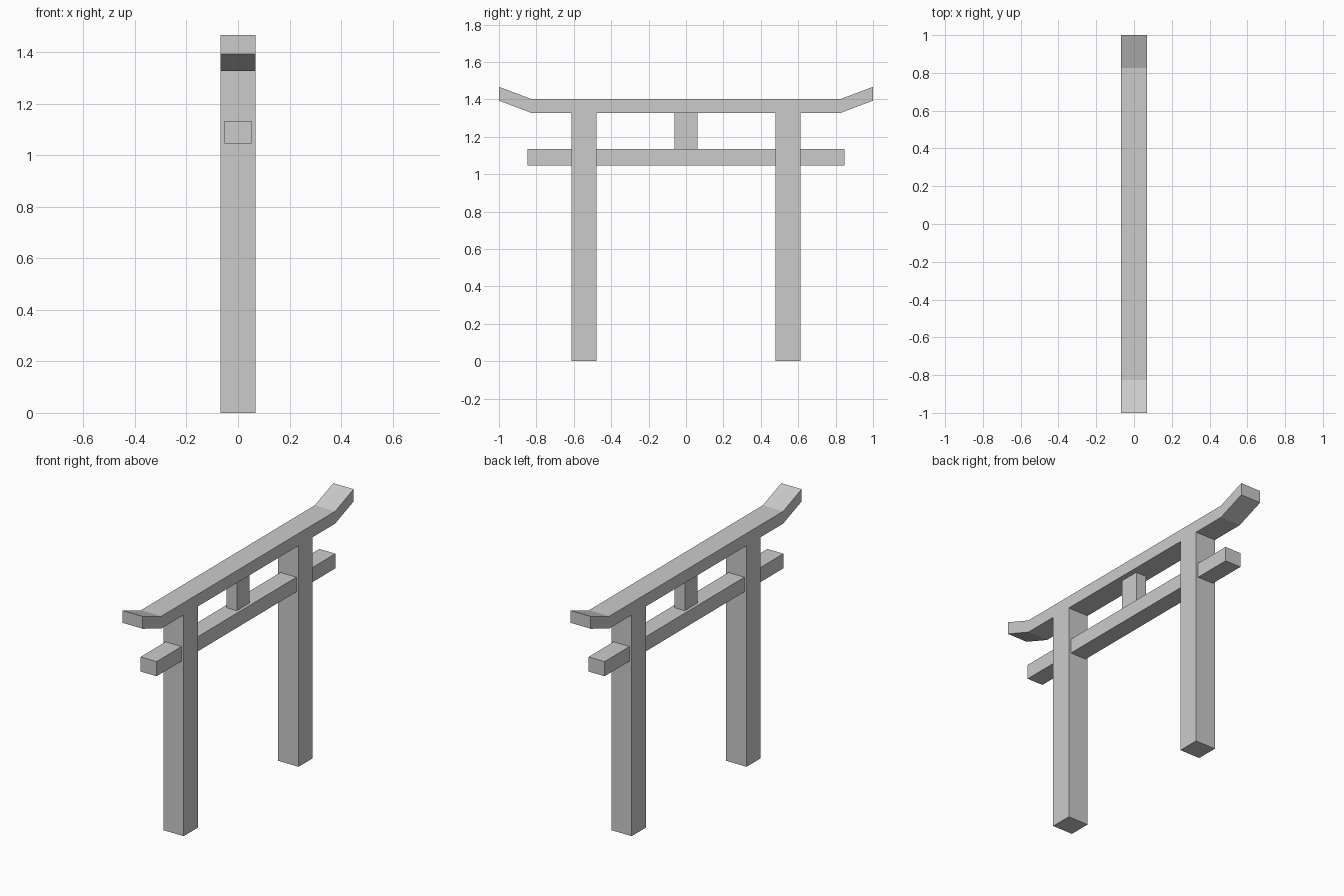
import bpy
import bmesh

if "Cube" in bpy.data.objects:
    bpy.data.objects.remove(bpy.data.objects["Cube"])


def box(name, size, center):
    bm = bmesh.new()
    bmesh.ops.create_cube(bm, size=1.0)
    bmesh.ops.scale(bm, vec=size, verts=bm.verts)
    bmesh.ops.translate(bm, vec=center, verts=bm.verts)
    return finish(name, bm)


def finish(name, bm):
    bmesh.ops.recalc_face_normals(bm, faces=bm.faces)
    mesh = bpy.data.meshes.new(name)
    bm.to_mesh(mesh)
    bm.free()
    obj = bpy.data.objects.new(name, mesh)
    bpy.context.collection.objects.link(obj)
    return obj


WIDTH = 0.135      # depth of posts and top lintel
POST_TOP = 1.327   # underside of the top lintel

# Two square posts
for side, label in ((-1, "left"), (1, "right")):
    box(f"{label}_post", (WIDTH, 0.134, POST_TOP), (0, side * 0.545, POST_TOP / 2))

# Lower tie beam passing through the posts
box("tie_beam", (0.106, 1.696, 0.088), (0, 0, 1.09))

# Short central strut between tie beam and lintel
box("center_strut", (0.07, 0.122, POST_TOP - 1.134), (0, 0, (POST_TOP + 1.134) / 2))

# Top lintel with upswept ends: sections (y, bottom z) joined along y
sections = [(-1.0, 1.393), (-0.825, POST_TOP), (0.825, POST_TOP), (1.0, 1.393)]
thickness = 0.074
bm = bmesh.new()
rings = []
for y, z in sections:
    corners = ((-1, 0), (1, 0), (1, 1), (-1, 1))
    rings.append([bm.verts.new((sx * WIDTH / 2, y, z + t * thickness)) for sx, t in corners])
for a, b in zip(rings, rings[1:]):
    for i in range(4):
        j = (i + 1) % 4
        bm.faces.new((a[i], a[j], b[j], b[i]))
bm.faces.new(rings[0])
bm.faces.new(rings[-1])
finish("top_lintel", bm)
